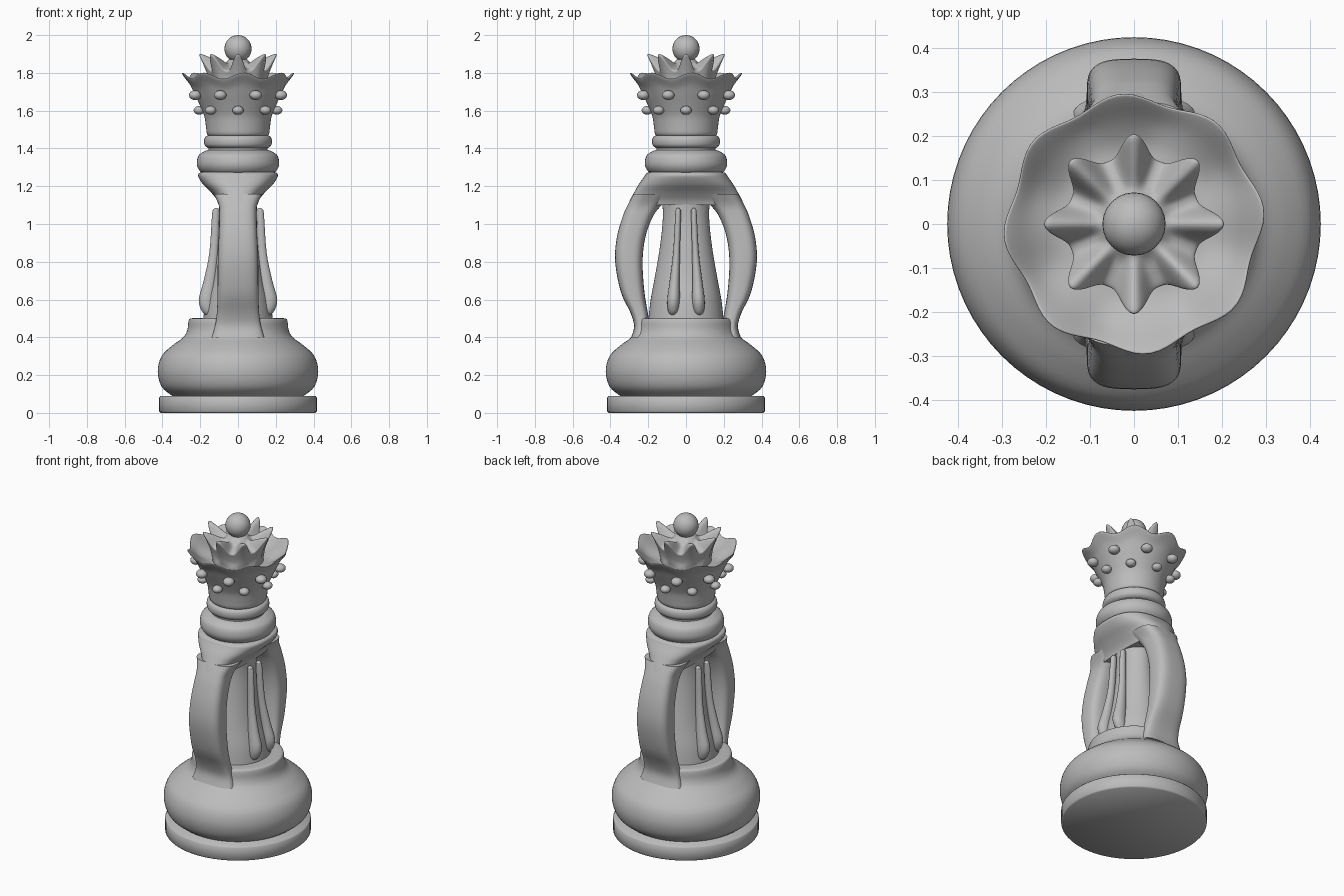
import bpy, bmesh, math
from mathutils import Vector

if "Cube" in bpy.data.objects:
    bpy.data.objects.remove(bpy.data.objects["Cube"])

stone = bpy.data.materials.new("grey_stone")
stone.use_nodes = True
stone.diffuse_color = (0.5, 0.5, 0.5, 1)
stone.node_tree.nodes["Principled BSDF"].inputs["Base Color"].default_value = (0.5, 0.5, 0.5, 1)


def finish(name, bm, angle=50):
    bmesh.ops.recalc_face_normals(bm, faces=bm.faces)
    mesh = bpy.data.meshes.new(name)
    bm.to_mesh(mesh)
    bm.free()
    mesh.materials.append(stone)
    ob = bpy.data.objects.new(name, mesh)
    bpy.context.collection.objects.link(ob)
    bpy.ops.object.select_all(action='DESELECT')
    ob.select_set(True)
    bpy.context.view_layer.objects.active = ob
    bpy.ops.object.shade_smooth_by_angle(angle=math.radians(angle))
    return ob


def spline(rows, steps):
    """Smooth a list of equal-length rows with a Catmull-Rom curve."""
    out = []
    for i in range(len(rows) - 1):
        quad = [rows[max(i - 1, 0)], rows[i], rows[i + 1], rows[min(i + 2, len(rows) - 1)]]
        for s in range(steps):
            t = s / steps
            out.append([b + t / 2 * (c - a + t * (2 * a - 5 * b + 4 * c - d
                        + t * (3 * (b - c) + d - a))) for a, b, c, d in zip(*quad)])
    return out + [rows[-1]]


def loft(name, rows, steps=4, power=2, sides=72, wave=None, angle=50):
    """Stack rounded sections; each row is z, centre x, centre y, half x, half y."""
    bm = bmesh.new()
    rings = []
    rows = spline(rows, steps) if steps > 1 else rows
    for z, cx, cy, rx, ry in rows:
        ring = []
        for k in range(sides):
            a = math.tau * k / sides
            c, s = math.cos(a), math.sin(a)
            x = math.copysign(abs(c) ** (2 / power), c) * rx
            y = math.copysign(abs(s) ** (2 / power), s) * ry
            v = Vector((cx + x, cy + y, z))
            ring.append(bm.verts.new(wave(v, a) if wave else v))
        rings.append(ring)
    for lo, hi in zip(rings, rings[1:]):
        for k in range(sides):
            j = (k + 1) % sides
            bm.faces.new((lo[k], lo[j], hi[j], hi[k]))
    bm.faces.new(rings[0])
    bm.faces.new(rings[-1])
    return finish(name, bm, angle)


def lathe(name, profile, **options):
    return loft(name, [(z, 0, 0, r, r) for r, z in profile], **options)


def ball(name, centre, radius, scale=(1, 1, 1), turn=0):
    bm = bmesh.new()
    bmesh.ops.create_uvsphere(bm, u_segments=24, v_segments=16, radius=radius)
    ob = finish(name, bm)
    ob.location, ob.scale, ob.rotation_euler.z = centre, scale, turn


# Foot and bulging base
lathe("foot_disc", [(0.41, 0), (0.417, 0.008), (0.417, 0.082), (0.41, 0.09)], steps=1)
lathe("base_bulge", [(0.33, 0.08), (0.355, 0.095), (0.405, 0.14), (0.425, 0.22), (0.405, 0.3),
                     (0.35, 0.355), (0.29, 0.4), (0.268, 0.44), (0.262, 0.485),
                     (0.25, 0.5), (0.2, 0.502)])

# Inner column with paired ridges on both sides
loft("inner_column", [(0.49, 0, 0, 0.185, 0.2), (0.6, 0, 0, 0.17, 0.187),
                      (0.72, 0, 0, 0.14, 0.165), (0.88, 0, 0, 0.115, 0.138),
                      (1.05, 0, 0, 0.1, 0.122), (1.2, 0, 0, 0.11, 0.135)])
for side in (-1, 1):
    for end in (-1, 1):
        loft("column_ridge", [(z, side * x, end * y, r * 1.3, r) for z, x, y, r in (
            (0.515, 0.15, 0.068, 0.012), (0.54, 0.157, 0.068, 0.027), (0.6, 0.165, 0.066, 0.033),
            (0.7, 0.148, 0.06, 0.026), (0.85, 0.128, 0.05, 0.018), (1.05, 0.118, 0.042, 0.015),
            (1.075, 0.116, 0.042, 0.012), (1.086, 0.115, 0.042, 0.004))], sides=20)

# Bowed front and back arms: z, inner y, outer y, half width
arm = [(0.4, 0.17, 0.29, 0.14), (0.46, 0.19, 0.275, 0.122), (0.53, 0.202, 0.294, 0.112),
       (0.64, 0.22, 0.345, 0.108), (0.8, 0.23, 0.375, 0.107), (0.93, 0.215, 0.366, 0.102),
       (1.04, 0.175, 0.335, 0.098), (1.1, 0.13, 0.309, 0.102), (1.16, 0.08, 0.277, 0.13)]
for side, name in ((-1, "front_arm"), (1, "back_arm")):
    loft(name, [(z, 0, side * (a + b) / 2, w, (b - a) / 2) for z, a, b, w in arm],
         power=3.2, sides=48)

# Flared shoulder joining the arms to the collar
loft("shoulder", [(1.1, 0, 0, 0.1, 0.307), (1.13, 0, 0, 0.113, 0.295), (1.17, 0, 0, 0.145, 0.273),
                  (1.21, 0, 0, 0.185, 0.25), (1.25, 0, 0, 0.21, 0.222),
                  (1.268, 0, 0, 0.207, 0.21), (1.275, 0, 0, 0.19, 0.19)], power=2.5)

# Collar and neck rings
lathe("collar", [(0.17, 1.268), (0.195, 1.274), (0.214, 1.3), (0.218, 1.33), (0.207, 1.365),
                 (0.175, 1.386), (0.155, 1.392)])
lathe("neck", [(0.155, 1.37), (0.157, 1.5)], steps=1)
lathe("neck_ring", [(0.15, 1.4), (0.165, 1.406), (0.177, 1.42), (0.179, 1.445),
                    (0.17, 1.464), (0.15, 1.47)])


# Crown cup with a scalloped rim
def scallop(v, a):
    strength = max(0, min(1, (v.z - 1.62) / 0.15)) * min(1, max(0, (math.hypot(v.x, v.y) - 0.15) / 0.1))
    lift = strength * math.cos(8 * (a - math.radians(6)))
    k = 1 + 0.035 * lift
    return Vector((v.x * k, v.y * k, v.z + 0.016 * lift))


lathe("crown_cup", [(0.14, 1.46), (0.163, 1.475), (0.17, 1.52), (0.178, 1.57), (0.198, 1.62),
                    (0.226, 1.68), (0.25, 1.73), (0.284, 1.775), (0.285, 1.785), (0.274, 1.778),
                    (0.23, 1.74), (0.18, 1.715), (0.13, 1.71)], wave=scallop, sides=96)

# Two staggered rows of beads around the cup
for row, radius, z, size, shift in (("upper", 0.246, 1.682, 0.03, 0.5), ("lower", 0.205, 1.602, 0.027, 0)):
    for k in range(8):
        a = math.tau * (k + shift) / 8
        ball(row + "_bead", (radius * math.cos(a), radius * math.sin(a), z), size, (1.1, 1.1, 0.85), a)


# Eight-pointed inner flower
def petal(v, a):
    r = math.hypot(v.x, v.y)
    reach = max(0, min(1, (r - 0.07) / 0.08)) * max(0, min(1, (v.z - 1.72) / 0.07))
    tip = ((1 + math.cos(8 * a)) / 2) ** 1.6 * reach
    k = 1 + 0.33 * tip
    return Vector((v.x * k, v.y * k, v.z + 0.088 * tip))


lathe("crown_flower", [(0.145, 1.69), (0.146, 1.72), (0.142, 1.75), (0.148, 1.785), (0.154, 1.806),
                       (0.148, 1.815), (0.12, 1.825), (0.085, 1.838), (0.05, 1.87)],
      wave=petal, sides=128, angle=70)

# Finial
ball("finial_ball", (0, 0, 1.928), 0.072)
